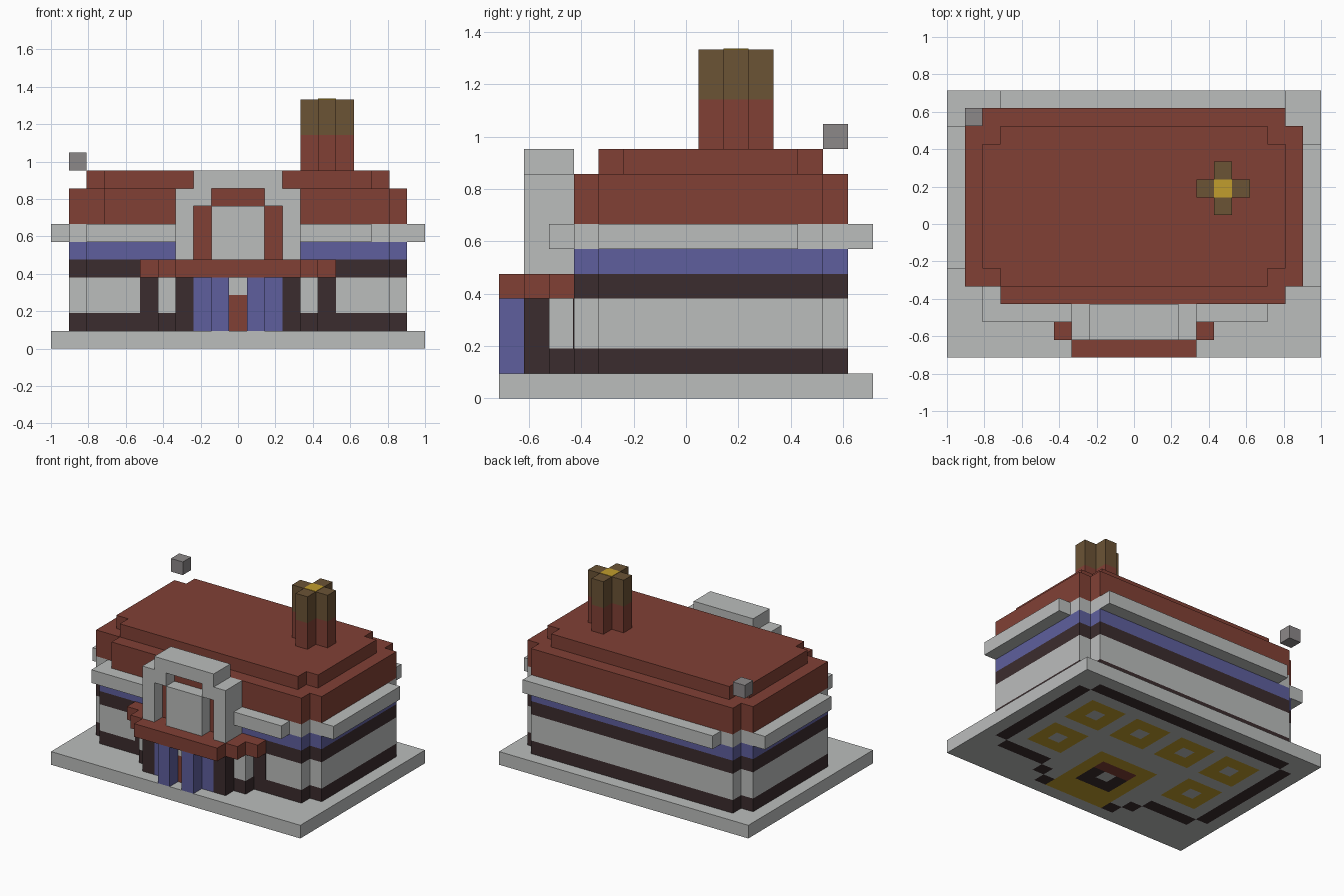
import bpy
import bmesh
from mathutils import Vector

U = 2 / 21  # one block of the model

if "Cube" in bpy.data.objects:
    bpy.data.objects.remove(bpy.data.objects["Cube"])


def material(name, rgb):
    linear = [((c / 255 + 0.055) / 1.055) ** 2.4 for c in rgb] + [1]
    m = bpy.data.materials.new(name)
    m.use_nodes = True
    m.diffuse_color = linear
    m.node_tree.nodes["Principled BSDF"].inputs["Base Color"].default_value = linear
    return m


STONE = material("pale_stone", (187, 189, 188))
RED = material("brick_red", (129, 64, 53))
BLUE = material("violet_blue", (94, 95, 157))
DARK = material("dark_timber", (59, 44, 46))
BROWN = material("soot_brown", (107, 83, 53))
GOLD = material("gold", (193, 157, 45))
GREY = material("mid_grey", (140, 136, 137))


def finish(name, bm, mats):
    bmesh.ops.recalc_face_normals(bm, faces=bm.faces)
    mesh = bpy.data.meshes.new(name)
    bm.to_mesh(mesh)
    bm.free()
    for m in mats:
        mesh.materials.append(m)
    obj = bpy.data.objects.new(name, mesh)
    bpy.context.collection.objects.link(obj)
    return obj


def prism(name, points, low, high, mat, upright=False):
    """Extrude an outline up z, or back along y when upright (block units)."""
    bm = bmesh.new()
    place = (lambda a, b: (a, low, b)) if upright else (lambda a, b: (a, b, low))
    verts = [bm.verts.new(Vector(place(a, b)) * U) for a, b in points]
    face = bm.faces.new(verts)
    out = bmesh.ops.extrude_face_region(bm, geom=[face])
    moved = [v for v in out["geom"] if isinstance(v, bmesh.types.BMVert)]
    step = Vector((0, 1, 0) if upright else (0, 0, 1)) * (high - low) * U
    bmesh.ops.translate(bm, verts=moved, vec=step)
    return finish(name, bm, [mat])


def box(name, x, y, z, mat):
    outline = [(x[0], y[0]), (x[1], y[0]), (x[1], y[1]), (x[0], y[1])]
    return prism(name, outline, z[0], z[1], mat)


def notched(x0, x1, y0, y1, front_left=1):
    """Rectangle with a block cut from every corner."""
    f = front_left
    return [(x0 + f, y0), (x1 - 1, y0), (x1 - 1, y0 + 1), (x1, y0 + 1),
            (x1, y1 - 1), (x1 - 1, y1 - 1), (x1 - 1, y1), (x0 + 1, y1),
            (x0 + 1, y1 - 1), (x0, y1 - 1), (x0, y0 + 1), (x0 + f, y0 + 1)]


# Base slab, with the floor plan inlaid on its underside
def inside(x, y):
    if -3 <= y <= 5:
        return abs(x) <= 9
    if y in (-4, 6):
        return abs(x) <= 8
    return (y == -5 and abs(x) <= 4) or (y == -6 and abs(x) <= 3)


MATS = [STONE, DARK, GOLD, RED]
RUGS = [(x, 3) for x in (-6, -2, 2, 6)] + [(-6, -1), (6, -1)]


def floor_colour(x, y):
    if not inside(x, y):
        return 0
    if y == -6 and abs(x) <= 2:
        return 2
    if not all(inside(x + a, y + b) for a, b in ((1, 0), (-1, 0), (0, 1), (0, -1))):
        return 1
    ring = max(abs(x), abs(y + 3))
    if ring == 2:
        return 2
    if ring == 1:
        return 3 if y == -2 else 1
    return 2 if any(max(abs(x - a), abs(y - b)) == 1 for a, b in RUGS) else 0


bm = bmesh.new()
bmesh.ops.create_grid(bm, x_segments=21, y_segments=15, size=0.5)
bmesh.ops.scale(bm, verts=bm.verts, vec=(21 * U, 15 * U, 1))
for f in bm.faces:
    c = f.calc_center_median() / U
    f.material_index = floor_colour(round(c.x), round(c.y))
rim = [e for e in bm.edges if e.is_boundary]
out = bmesh.ops.extrude_edge_only(bm, edges=rim)["geom"]
top = [v for v in out if isinstance(v, bmesh.types.BMVert)]
bmesh.ops.translate(bm, verts=top, vec=(0, 0, U))
top_edges = [e for e in out if isinstance(e, bmesh.types.BMEdge) and e.is_boundary]
for f in bmesh.ops.contextual_create(bm, geom=top_edges)["faces"]:
    f.material_index = 0
for f in bm.faces:
    if f.calc_center_median().z > U / 4:
        f.material_index = 0
finish("base_slab", bm, MATS)

# Wall bands, stacked upward
body = notched(-9.5, 9.5, -4.5, 6.5)
for name, low, high, mat in [("wall_plinth", 1, 2, DARK), ("wall_panels", 2, 4, STONE),
                             ("wall_beam", 4, 5, DARK), ("window_band", 5, 6, BLUE),
                             ("cornice_core", 6, 7, STONE)]:
    prism(name, body, low, high, mat)

# Roof tiers
prism("roof_lower", notched(-9.5, 9.5, -4.5, 6.5, 2), 7, 9, RED)
prism("roof_upper", notched(-8.5, 8.5, -3.5, 5.5), 9, 10, RED)

# Projecting cornice rails
for name, x, y in [("cornice_front_right", (-8.5, -3.5), (-5.5, -4.5)),
                   ("cornice_front_left", (3.5, 7.5), (-5.5, -4.5)),
                   ("cornice_back", (-7.5, 8.5), (6.5, 7.5)),
                   ("cornice_left", (9.5, 10.5), (-3.5, 4.5)),
                   ("cornice_right", (-10.5, -9.5), (-2.5, 5.5))]:
    box(name, x, y, (6, 7), STONE)

# Entrance porch, mirrored left and right
for side, s in (("left", 1), ("right", -1)):
    def pair(name, x, y, z, mat):
        box(name + "_" + side, sorted((s * x[0], s * x[1])), y, z, mat)

    pair("wall_post", (4.5, 5.5), (-4.54, -4.5), (2, 4), DARK)
    pair("porch_plinth", (2.5, 4.5), (-5.5, -4.5), (1, 2), DARK)
    pair("porch_wall", (2.5, 4.5), (-5.5, -4.5), (2, 4), STONE)
    pair("porch_post", (2.5, 3.5), (-6.5, -5.5), (1, 4), DARK)
    pair("outer_window", (1.5, 2.5), (-6.5, -5.5), (1, 4), BLUE)
    pair("inner_window", (0.5, 1.5), (-7.5, -5.5), (1, 4), BLUE)
box("door", (-0.5, 0.5), (-6.5, -5.5), (1, 3), RED)
box("door_lintel", (-0.5, 0.5), (-6.5, -5.5), (3, 4), STONE)

# Stepped canopy over the porch
for i, half in enumerate((3.5, 4.5, 5.5)):
    box("canopy_step_%d" % (i + 1), (-half, half), (i - 7.5, i - 6.5), (4, 5), RED)

# Arched gable with its red backing and pale panel
half_arch = [(1.5, 9), (1.5, 8), (2.5, 8), (2.5, 5), (3.5, 5), (3.5, 9), (2.5, 9), (2.5, 10)]
arch = half_arch + [(-x, z) for x, z in reversed(half_arch)]
prism("gable_arch", arch, -6.5, -4.5, STONE, upright=True)
half_back = [(2.5, 5), (2.5, 8), (1.5, 8), (1.5, 9)]
backing = half_back + [(-x, z) for x, z in reversed(half_back)]
prism("gable_backing", backing, -5.5, -4.5, RED, upright=True)
box("gable_panel", (-1.5, 1.5), (-6.5, -5.5), (5, 8), STONE)

# Cross-shaped chimney with glowing core
stack = notched(3.5, 6.5, 0.5, 3.5)
prism("chimney_lower", stack, 10, 12, RED)
prism("chimney_upper", stack, 12, 14, BROWN)
box("chimney_core", (4.5, 5.5), (1.5, 2.5), (14, 14.03), GOLD)

# Loose block floating over the back corner
box("floating_block", (-9.5, -8.5), (5.5, 6.5), (10, 11), GREY)
